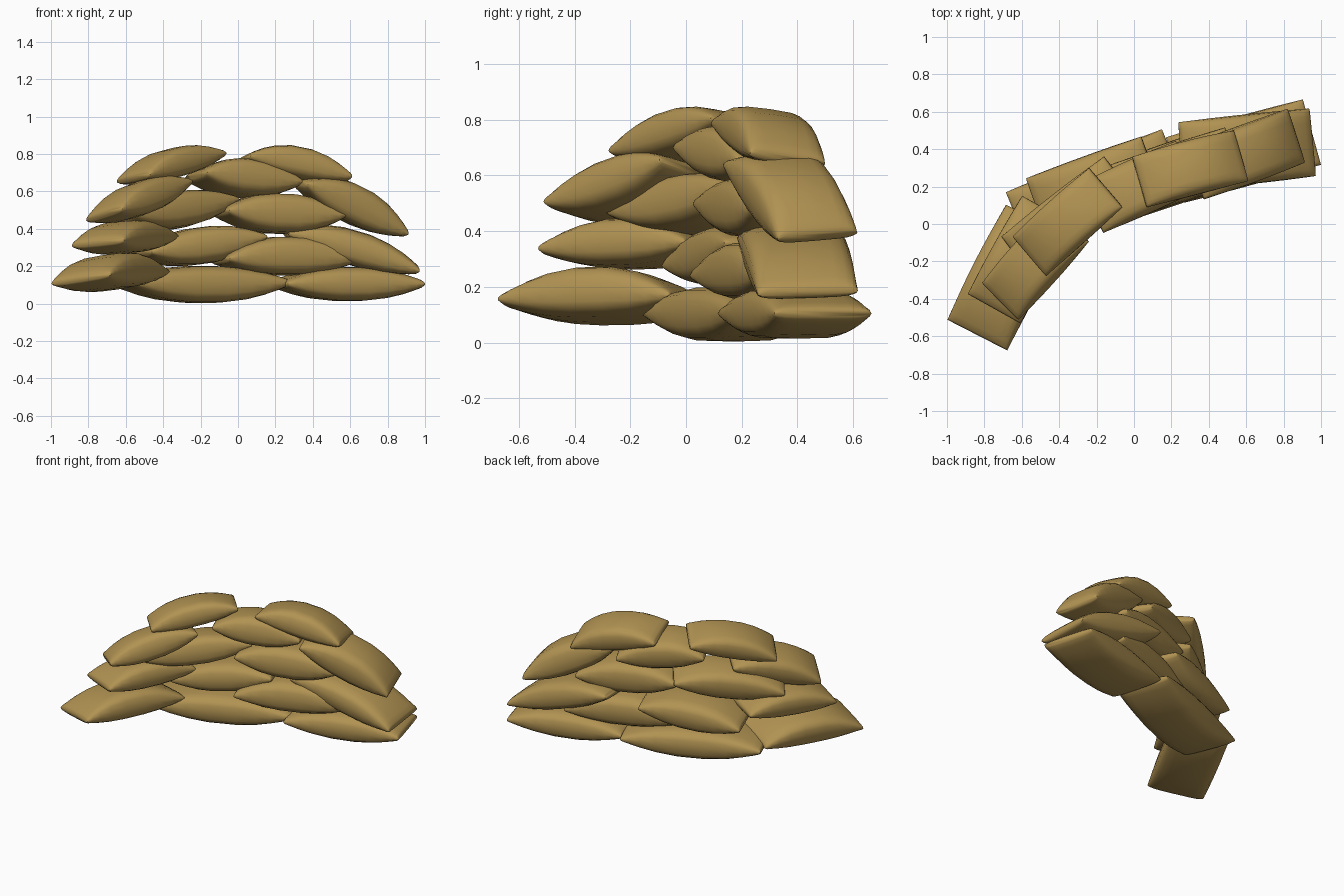
import bpy, bmesh, math
from mathutils import Matrix, Vector

if "Cube" in bpy.data.objects:
    bpy.data.objects.remove(bpy.data.objects["Cube"])

mat = bpy.data.materials.new("tan burlap")
mat.diffuse_color = (0.44, 0.29, 0.085, 1)
mat.use_nodes = True
mat.node_tree.nodes["Principled BSDF"].inputs["Base Color"].default_value = mat.diffuse_color

STATIONS = [-1, -0.97, -0.88, -0.72, -0.5, -0.2, 0.2, 0.5, 0.72, 0.88, 0.97, 1]
SIDES = 20


def spow(v, p):
    return math.copysign(abs(v) ** p, v)


def sandbag(name, x, y, z, length, width, height, yaw, pitch=0, roll=0, sag=0):
    """Pillow: full width along its length, thickness pinched to a flat seam at both ends."""
    bm = bmesh.new()
    rings = []
    for t in STATIONS:
        h = 0.02 + (height / 2 - 0.02) * (1 - abs(t) ** 2.3)
        w = width / 2 * (0.98 + 0.03 * (1 - t * t))
        if abs(t) == 1:
            h *= 0.6
        ring = []
        for i in range(SIDES):
            a = 2 * math.pi * i / SIDES
            ring.append(bm.verts.new((t * length / 2, w * spow(math.cos(a), 0.48),
                                      h * spow(math.sin(a), 0.64) - sag * t * t)))
        rings.append(ring)
    for r0, r1 in zip(rings, rings[1:]):
        for i in range(SIDES):
            j = (i + 1) % SIDES
            bm.faces.new((r0[i], r0[j], r1[j], r1[i]))
    bm.faces.new(rings[0])
    bm.faces.new(rings[-1])
    rot = [Matrix.Rotation(math.radians(a), 4, ax)
           for a, ax in ((yaw, 'Z'), (-pitch, 'Y'), (roll, 'X'))]
    bm.transform(Matrix.Translation(Vector((x, y, z))) @ rot[0] @ rot[1] @ rot[2])
    bmesh.ops.recalc_face_normals(bm, faces=bm.faces)
    me = bpy.data.meshes.new(name)
    bm.to_mesh(me)
    bm.free()
    me.materials.append(mat)
    ob = bpy.data.objects.new(name, me)
    bpy.context.collection.objects.link(ob)
    ob.select_set(True)
    bpy.context.view_layer.objects.active = ob


# x, y, z, length, width, height, yaw, pitch, roll, sag
ROWS = [
    # bottom course
    [(-0.685, -0.285, 0.168, 0.69, 0.37, 0.19, 63, 1, -8, 0.03),
     (-0.20, 0.17, 0.102, 0.90, 0.37, 0.20, 22, 0, 0, -0.01),
     (0.585, 0.39, 0.105, 0.76, 0.37, 0.185, 15.5, 0, 0, 0)],
    # second course
    [(-0.605, -0.19, 0.355, 0.60, 0.33, 0.175, 61, 2, -5, 0.02),
     (-0.21, 0.19, 0.308, 0.66, 0.36, 0.20, 20, 7, -3, 0),
     (0.25, 0.285, 0.255, 0.73, 0.33, 0.21, 19, 0, -2, 0.02),
     (0.61, 0.40, 0.30, 0.73, 0.37, 0.19, 6, -16, 2, 0.02)],
    # third course
    [(-0.53, -0.205, 0.56, 0.58, 0.29, 0.18, 48, 15, -13, 0.01),
     (-0.35, 0.035, 0.495, 0.70, 0.29, 0.195, 38, 7, -9, 0),
     (0.22, 0.27, 0.48, 0.66, 0.31, 0.215, 18, -2, -3, 0),
     (0.605, 0.375, 0.535, 0.63, 0.31, 0.21, 20, -25, 5, 0.02)],
    # top course
    [(-0.36, 0.01, 0.748, 0.56, 0.285, 0.16, 42, 12, -8, 0.02),
     (0.03, 0.20, 0.67, 0.56, 0.30, 0.20, 24, -5, -7, 0.01),
     (0.305, 0.30, 0.745, 0.57, 0.29, 0.175, 14.5, -11, -8, 0.03)],
]
for r, row in enumerate(ROWS):
    for c, bag in enumerate(row):
        sandbag(f"sandbag_row{r + 1}_{c + 1}", *bag)

bpy.ops.object.shade_smooth_by_angle(angle=math.radians(60))
